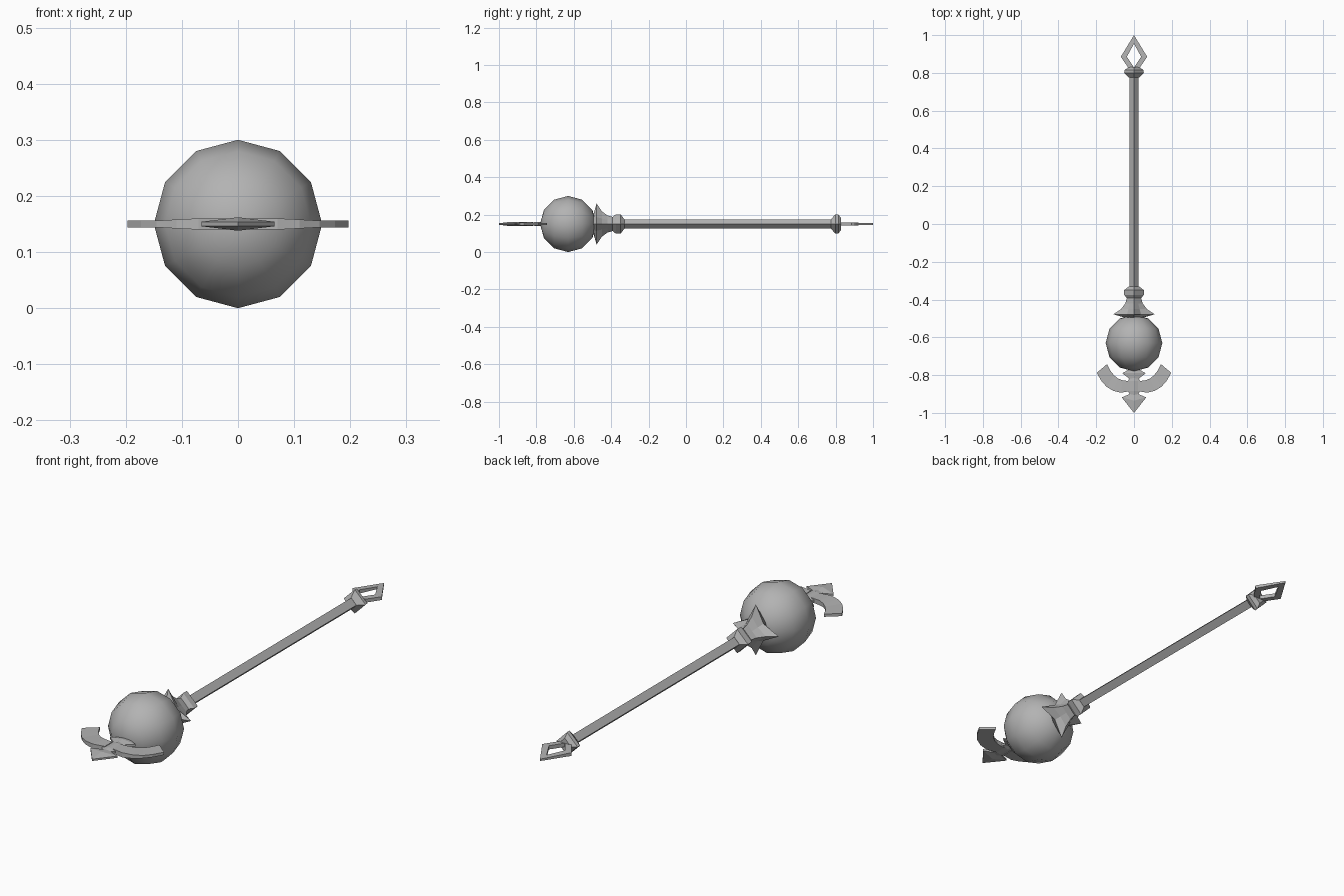
import bpy, bmesh, math

if "Cube" in bpy.data.objects:
    bpy.data.objects.remove(bpy.data.objects["Cube"])

Z = 0.15  # height of the central axis

grey = bpy.data.materials.new("plain_grey")
grey.use_nodes = True
tone = (0.45, 0.45, 0.45, 1)
grey.diffuse_color = tone
grey.node_tree.nodes["Principled BSDF"].inputs["Base Color"].default_value = tone


def finish(name, bm):
    bmesh.ops.remove_doubles(bm, verts=bm.verts, dist=0.0002)
    bmesh.ops.recalc_face_normals(bm, faces=bm.faces)
    mesh = bpy.data.meshes.new(name)
    bm.to_mesh(mesh)
    bm.free()
    mesh.materials.append(grey)
    ob = bpy.data.objects.new(name, mesh)
    bpy.context.collection.objects.link(ob)
    return ob


def turned(name, stations):
    """Loft along y with four points and four valleys: (y, point radius, valley radius)."""
    bm = bmesh.new()
    rings = []
    for y, point, valley in stations:
        ring = []
        for i in range(8):
            a, r = i * math.pi / 4, valley if i % 2 else point
            ring.append(bm.verts.new((r * math.cos(a), y, Z + r * math.sin(a))))
        rings.append(ring)
    for a, b in zip(rings, rings[1:]):
        for i in range(8):
            j = (i + 1) % 8
            bm.faces.new((a[i], a[j], b[j], b[i]))
    bm.faces.new(rings[0])
    bm.faces.new(rings[-1])
    return finish(name, bm)


def square(profile):
    return [(y, r, r * math.sqrt(0.5)) for y, r in profile]


def blade(name, outer, inner):
    """Mirrored plate between two rails of (x, y, half thickness)."""
    bm = bmesh.new()

    def rail(points, side):
        return [bm.verts.new((x, y, Z + side * t)) for x, y, t in points]
    ot, ob_ = rail(outer, 1), rail(outer, -1)
    it, ib = rail(inner, 1), rail(inner, -1)
    for i in range(len(outer) - 1):
        j = i + 1
        bm.faces.new((ot[i], ot[j], it[j], it[i]))
        bm.faces.new((ob_[i], ob_[j], ib[j], ib[i]))
        bm.faces.new((ot[i], ot[j], ob_[j], ob_[i]))
        if inner[i][0] or inner[j][0]:
            bm.faces.new((it[i], it[j], ib[j], ib[i]))
    for k in (0, -1):
        if outer[k][0] > 0:
            bm.faces.new((ot[k], it[k], ib[k], ob_[k]))
    ob = finish(name, bm)
    ob.modifiers.new("mirror", 'MIRROR')
    return ob


# Orb with its poles along the rod
bm = bmesh.new()
bmesh.ops.create_uvsphere(bm, u_segments=12, v_segments=6, radius=0.15)
for v in bm.verts:
    x, y, z = v.co
    v.co = (x, z - 0.63, Z + y)
orb = finish("orb", bm)
for p in orb.data.polygons:
    p.use_smooth = True

# Rod and its collars
turned("rod", square([(-0.38, 0.025), (0.81, 0.025)]))
turned("neck_collar", square([(-0.395, 0.036), (-0.375, 0.052), (-0.35, 0.052), (-0.33, 0.026)]))
turned("end_collar", square([(0.775, 0.026), (0.80, 0.052), (0.815, 0.05), (0.83, 0.03)]))

# Four-pointed crown that cups the orb
turned("crown", [(-0.385, 0.036, 0.026), (-0.42, 0.046, 0.032), (-0.45, 0.068, 0.042),
                 (-0.478, 0.11, 0.052), (-0.495, 0.05, 0.05)])

# Open diamond at the tail
blade("tail_diamond",
      [(0, 1.0, 0.004), (0.07, 0.885, 0.007), (0.025, 0.82, 0.008)],
      [(0, 0.955, 0.005), (0.038, 0.885, 0.008), (0, 0.828, 0.008)])

# Spear point with barbs and a central ridge
E = 0.004
blade("spear_point",
      [(0, -1.0, E), (0.065, -0.918, E), (0.022, -0.9, E), (0.034, -0.885, E),
       (0.034, -0.832, E), (0.024, -0.82, E), (0.062, -0.79, E), (0.03, -0.772, E), (0.015, -0.75, E)],
      [(0, -1.0, E), (0, -0.935, 0.012), (0, -0.905, 0.01), (0, -0.885, 0.012),
       (0, -0.832, 0.012), (0, -0.815, 0.009), (0, -0.79, 0.011), (0, -0.77, 0.009), (0, -0.75, 0.006)])

# Curved side arms
T = 0.006
blade("side_arms",
      [(0.02, -0.885, 0.01), (0.07, -0.893, 0.01), (0.11, -0.883, 0.008), (0.145, -0.862, T),
       (0.173, -0.83, T), (0.197, -0.788, T)],
      [(0.02, -0.832, 0.01), (0.06, -0.828, 0.01), (0.085, -0.818, 0.008), (0.107, -0.8, T),
       (0.126, -0.775, T), (0.143, -0.742, T)])
